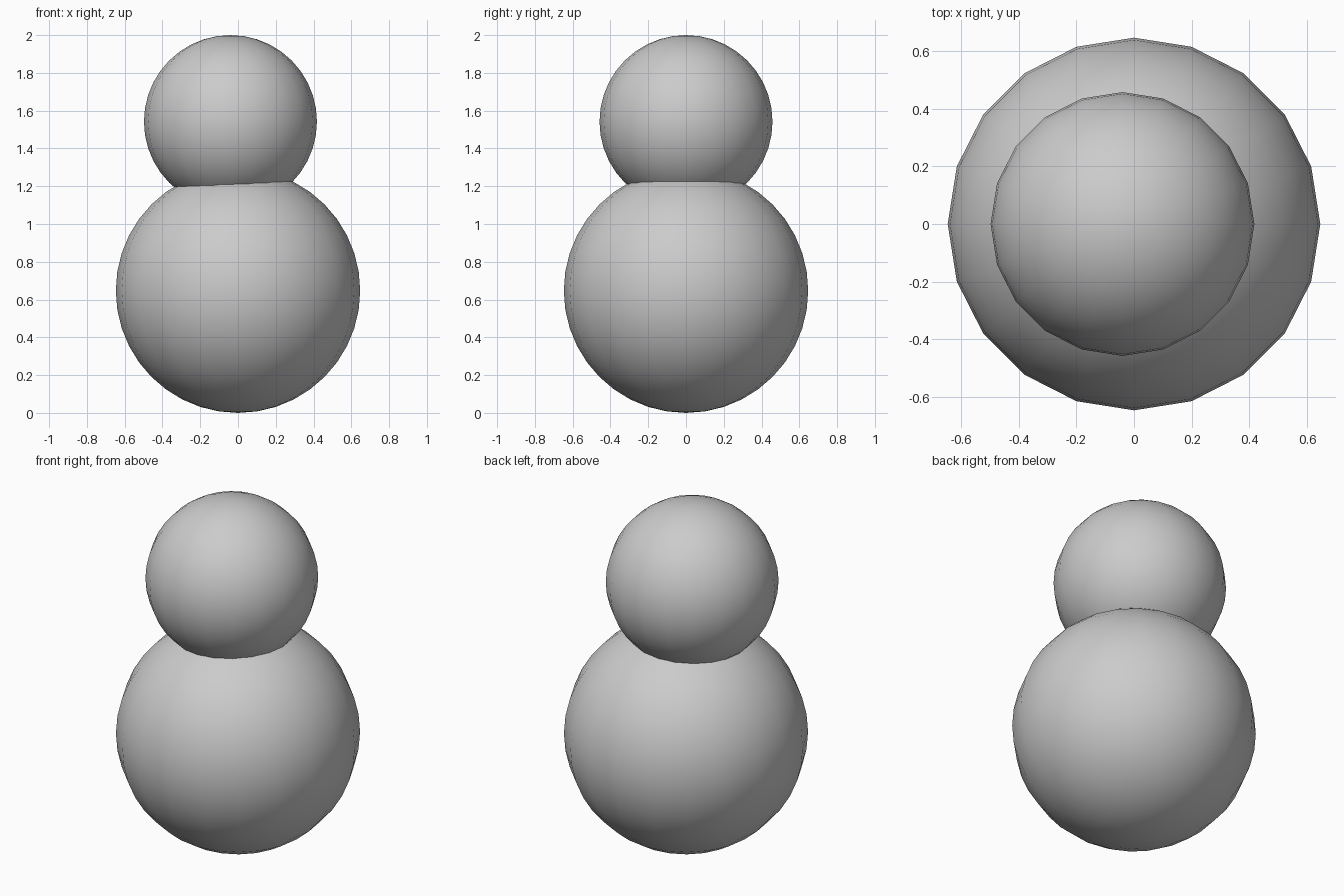
import bpy

if "Cube" in bpy.data.objects:
    bpy.data.objects.remove(bpy.data.objects["Cube"])


def ball(name, radius, location):
    """Smooth-shaded ball with 20 sides around."""
    bpy.ops.mesh.primitive_uv_sphere_add(
        segments=20, ring_count=20, radius=radius, location=location)
    obj = bpy.context.object
    obj.name = name
    bpy.ops.object.shade_smooth()
    return obj


# Large lower ball, resting on the ground
ball("body", 0.647, (0, 0, 0.647))

# Smaller upper ball, sunk slightly into the body and shifted to one side
ball("head", 0.458, (-0.04, 0, 1.542))
